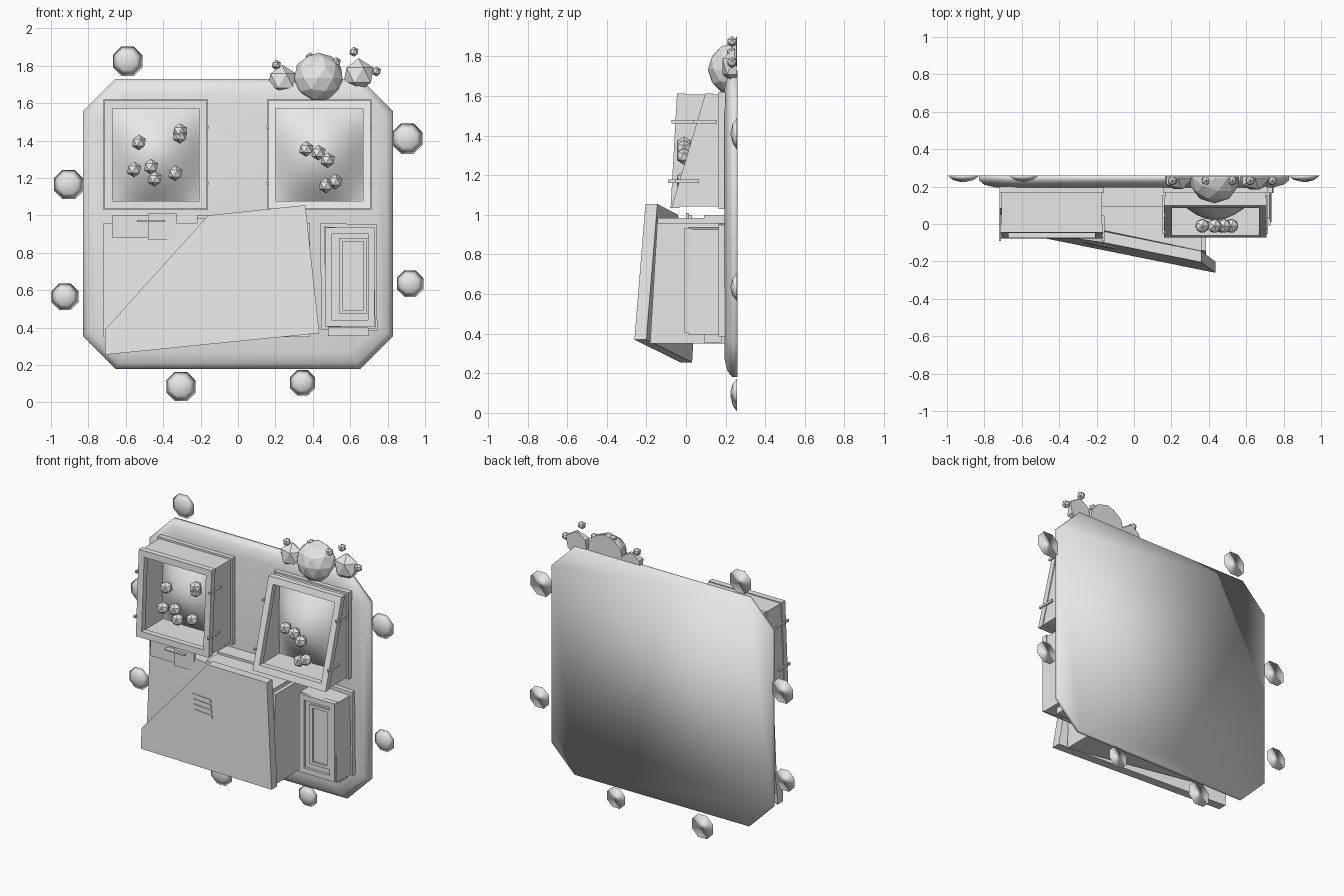
import bpy, bmesh, math
from mathutils import Vector

cube = bpy.data.objects.get("Cube")
if cube:
    bpy.data.objects.remove(cube, do_unlink=True)

GREY = 0.8
mat = bpy.data.materials.new("light grey")
mat.use_nodes = True
mat.diffuse_color = (GREY, GREY, GREY, 1)
mat.node_tree.nodes["Principled BSDF"].inputs["Base Color"].default_value = (GREY, GREY, GREY, 1)


def finish(name, bm, smooth=False):
    bmesh.ops.recalc_face_normals(bm, faces=bm.faces)
    me = bpy.data.meshes.new(name)
    for f in bm.faces:
        f.smooth = smooth
    bm.to_mesh(me)
    bm.free()
    me.materials.append(mat)
    ob = bpy.data.objects.new(name, me)
    bpy.context.collection.objects.link(ob)
    return ob


def slab(name, outline, front, back):
    """Prism from an x-z outline; front and back are y values or y(x, z)."""
    bm = bmesh.new()
    rings = []
    for side in (front, back):
        y = side if callable(side) else (lambda x, z, s=side: s)
        rings.append([bm.verts.new((x, y(x, z), z)) for x, z in outline])
    n = len(outline)
    bm.faces.new(rings[0])
    bm.faces.new(rings[1])
    for i in range(n):
        j = (i + 1) % n
        bm.faces.new((rings[0][i], rings[0][j], rings[1][j], rings[1][i]))
    return finish(name, bm)


def rect(x0, x1, z0, z1):
    return [(x0, z0), (x1, z0), (x1, z1), (x0, z1)]


def frame(name, x0, x1, z0, z1, t, front, back):
    """Four bars around an opening."""
    slab(name + "_left", rect(x0, x0 + t, z0, z1), front, back)
    slab(name + "_right", rect(x1 - t, x1, z0, z1), front, back)
    slab(name + "_bottom", rect(x0 + t, x1 - t, z0, z0 + t), front, back)
    slab(name + "_top", rect(x0 + t, x1 - t, z1 - t, z1), front, back)


def ball(name, x, y, z, r, subdiv=1, depth=1.0, clip=False):
    bm = bmesh.new()
    bmesh.ops.create_icosphere(bm, subdivisions=subdiv, radius=r)
    for v in bm.verts:
        v.co = Vector((x + v.co.x, y + v.co.y * depth, z + v.co.z))
    if clip:
        cut = bmesh.ops.bisect_plane(bm, geom=bm.verts[:] + bm.edges[:] + bm.faces[:],
                                     plane_co=(0, 0.255, 0), plane_no=(0, 1, 0), clear_outer=True)
        edges = [e for e in cut["geom_cut"] if isinstance(e, bmesh.types.BMEdge)]
        bmesh.ops.edgeloop_fill(bm, edges=edges)
    return finish(name, bm)


# Backing board with cut corners and a rounded front rim
def octagon(inset):
    w, h, c = 0.83 - inset, 0.775 - inset, 0.175 - inset * 0.4
    pts = [(-w + c, -h), (w - c, -h), (w, -h + c), (w, h - c)]
    pts += [(-x, -z) for x, z in pts]
    return [(x, z + 0.955) for x, z in pts]


bm = bmesh.new()
rings = [[bm.verts.new((x, y, z)) for x, z in octagon(i)]
         for i, y in ((0, 0.26), (0, 0.235), (0.03, 0.21), (0.09, 0.195))]
bm.faces.new(rings[0])
bm.faces.new(rings[-1])
for a, b in zip(rings, rings[1:]):
    for i in range(8):
        j = (i + 1) % 8
        bm.faces.new((a[i], a[j], b[j], b[i]))
board = finish("backing_board", bm, True)

# Shallow domes around the board
for k, (x, z, r) in enumerate([(-0.59, 1.825, 0.085), (0.905, 1.41, 0.088), (-0.905, 1.165, 0.085),
                               (-0.925, 0.565, 0.077), (0.92, 0.635, 0.077),
                               (-0.305, 0.085, 0.085), (0.345, 0.105, 0.073)]):
    bm = bmesh.new()
    loops = [[bm.verts.new((x + s * r * math.cos(math.radians(45 * i + 22.5)), y,
                            z + s * r * math.sin(math.radians(45 * i + 22.5)))) for i in range(8)]
             for s, y in ((1, 0.258), (0.62, 0.236))]
    tip = bm.verts.new((x, 0.224, z))
    bm.faces.new(loops[0])
    for i in range(8):
        j = (i + 1) % 8
        bm.faces.new((loops[0][i], loops[0][j], loops[1][j], loops[1][i]))
        bm.faces.new((loops[1][i], loops[1][j], tip))
    finish(f"edge_dome_{k}", bm, True)


# Open display boxes with a bulging inner cushion
def display_box(name, x0, x1, top_y, bottom_y, berries):
    z0, z1 = 1.03, 1.62

    def slope(x, z):
        return bottom_y + (top_y - bottom_y) * (z - z0) / (z1 - z0)

    frame(name + "_flange", x0, x1, z0, z1, 0.05, 0.165, 0.2)
    frame(name + "_wall", x0 + 0.012, x1 - 0.012, z0 + 0.012, z1 - 0.012, 0.03, slope, 0.19)
    frame(name + "_rim", x0 + 0.006, x1 - 0.006, z0 + 0.006, z1 - 0.006, 0.042,
          slope, lambda x, z: slope(x, z) + 0.04)
    bm = bmesh.new()
    n = 10
    grid = []
    for i in range(n + 1):
        for j in range(n + 1):
            u, v = i / n, j / n
            bulge = math.sin(math.pi * u) * math.sin(math.pi * v)
            grid.append(bm.verts.new((x0 + 0.03 + u * (x1 - x0 - 0.06), 0.17 - 0.15 * bulge,
                                      z0 + 0.03 + v * (z1 - z0 - 0.06))))
    for i in range(n):
        for j in range(n):
            a = i * (n + 1) + j
            bm.faces.new((grid[a], grid[a + n + 1], grid[a + n + 2], grid[a + 1]))
    cushion = finish(name + "_cushion", bm, True)
    if cushion.data.polygons[0].normal.y > 0:
        cushion.data.flip_normals()
    for k, (x, z) in enumerate(berries):
        ball(f"{name}_berry_{k}", x, -0.01, z, 0.042)
    # thin pegs on both sides
    for x in (x0 + 0.004, x1 - 0.004):
        for z in (1.17, 1.47):
            y = slope(x, z)
            slab(name + "_peg", rect(x - 0.006, x + 0.006, z - 0.008, z + 0.008), y - 0.02, y + 0.1)


display_box("left_box", -0.72, -0.16, -0.045, -0.078,
            [(-0.53, 1.39), (-0.31, 1.45), (-0.31, 1.425), (-0.555, 1.245),
             (-0.465, 1.26), (-0.445, 1.195), (-0.335, 1.225)])
display_box("right_box", 0.155, 0.715, 0.1, -0.075,
            [(0.365, 1.355), (0.43, 1.335), (0.48, 1.295), (0.52, 1.18), (0.47, 1.16)])


# Wedge cabinet with a tilted door
def door_plane(offset):
    return lambda x, z: -0.192 - 0.208 * x + 0.059 * z + offset


slab("cabinet_body", rect(-0.72, 0.385, 0.35, 0.96), door_plane(0.07), 0.2)
slab("cabinet_top", rect(-0.22, 0.36, 0.96, 0.985), door_plane(0.065), 0.2)
slab("cabinet_door", [(-0.71, 0.255), (0.435, 0.37), (0.36, 1.055), (-0.16, 1.0), (-0.71, 0.39)],
     door_plane(0), door_plane(0.06))
for k in range(4):
    z = 0.65 + k * 0.033
    x = -0.26 - k * 0.006
    slab(f"vent_slat_{k}", [(x, z), (x + 0.16, z + 0.01), (x + 0.16, z + 0.032), (x, z + 0.022)],
         door_plane(-0.005), door_plane(0.004))

# Small plates above the cabinet
slab("shelf_plate_large", rect(-0.48, -0.33, 0.87, 1.01), 0.0, 0.015)
slab("shelf_plate_wide", rect(-0.67, -0.48, 0.88, 1.0), 0.015, 0.03)
slab("shelf_rod", rect(-0.54, -0.39, 0.965, 0.975), -0.02, 0.19)
slab("top_rail", rect(-0.22, 0.36, 0.985, 1.0), 0.09, 0.2)

# Narrow side cupboard with a framed panel
slab("side_cupboard_back", [(0.445, 0.39), (0.745, 0.385), (0.74, 0.95), (0.44, 0.96)], 0.165, 0.2)
slab("side_cupboard_body", [(0.47, 0.405), (0.735, 0.395), (0.725, 0.925), (0.46, 0.94)], 0.01, 0.18)
frame("side_cupboard_trim", 0.465, 0.73, 0.405, 0.935, 0.035, -0.008, 0.03)
frame("side_cupboard_panel", 0.54, 0.69, 0.475, 0.88, 0.02, -0.002, 0.02)
slab("side_cupboard_foot", rect(0.48, 0.7, 0.355, 0.4), 0.09, 0.18)

# Bushes on the top corner, flat at the back
for k, (x, z, r, d) in enumerate([(0.43, 1.735, 0.135, 1.0), (0.235, 1.72, 0.085, 0.8),
                                  (0.645, 1.75, 0.09, 0.8)]):
    ball(f"bush_{k}", x, 0.245, z, r, 2 if k == 0 else 1, d, True)
for k, (x, z) in enumerate([(0.205, 1.805), (0.385, 1.845), (0.525, 1.82), (0.62, 1.875), (0.74, 1.77)]):
    ball(f"bush_berry_{k}", x, 0.232, z, 0.027)
